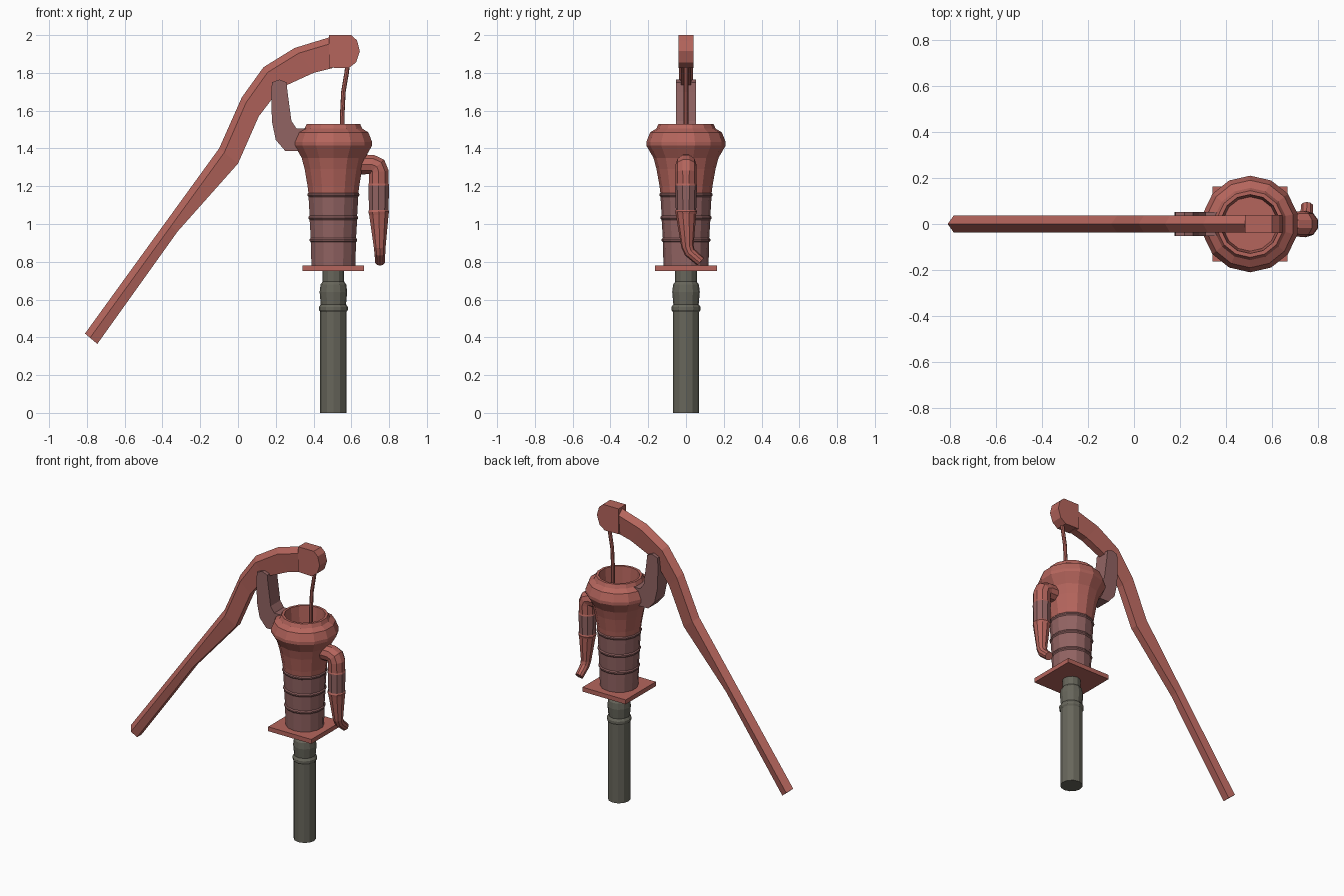
import bpy, bmesh, math
from mathutils import Vector

if "Cube" in bpy.data.objects:
    bpy.data.objects.remove(bpy.data.objects["Cube"])


def material(name, rgb):
    m = bpy.data.materials.new(name)
    m.diffuse_color = (*rgb, 1)
    m.use_nodes = True
    m.node_tree.nodes["Principled BSDF"].inputs["Base Color"].default_value = m.diffuse_color
    return m


RED = material("painted_red", (0.46, 0.13, 0.108))
DULL = material("faded_red", (0.285, 0.125, 0.122))
PIPE = material("dark_olive_iron", (0.135, 0.132, 0.104))
STEEL = material("grey_steel", (0.31, 0.34, 0.30))
AXIS_X = 0.505


def loft(name, rings, mats, seg_mats=None):
    """Skin a row of equal vertex rings, closing both ends."""
    bm = bmesh.new()
    vr = [[bm.verts.new(p) for p in r] for r in rings]
    n = len(vr[0])
    for k, (a, b) in enumerate(zip(vr, vr[1:])):
        for i in range(n):
            f = bm.faces.new((a[i], a[(i + 1) % n], b[(i + 1) % n], b[i]))
            f.material_index = seg_mats[k] if seg_mats else 0
    for r in (vr[0], vr[-1]):
        bm.faces.new(r)
    bmesh.ops.recalc_face_normals(bm, faces=bm.faces)
    me = bpy.data.meshes.new(name)
    bm.to_mesh(me)
    bm.free()
    for m in mats:
        me.materials.append(m)
    ob = bpy.data.objects.new(name, me)
    bpy.context.collection.objects.link(ob)
    return ob


def lathe(name, profile, n, mats, seg_mats=None):
    """Turn (radius, z) points around the pump axis."""
    rings = [[(AXIS_X + r * math.cos(math.pi / 2 + math.tau * i / n),
               r * math.sin(math.pi / 2 + math.tau * i / n), z)
              for i in range(n)] for r, z in profile]
    return loft(name, rings, mats, seg_mats)


def tube(name, stations, n, mats, seg_mats=None):
    """Sweep a circle along (x, y, z, radius) stations."""
    pts = [Vector(s[:3]) for s in stations]
    u, prev, rings = Vector((0, 1, 0)), None, []
    for k, p in enumerate(pts):
        t = Vector()
        if k > 0:
            t += (p - pts[k - 1]).normalized()
        if k < len(pts) - 1:
            t += (pts[k + 1] - p).normalized()
        t.normalize()
        if prev:
            u = prev.rotation_difference(t) @ u
        u = (u - t * u.dot(t)).normalized()
        v, r, prev = t.cross(u), stations[k][3], t
        rings.append([p + r * (u * math.cos(a) + v * math.sin(a))
                      for a in (math.tau * i / n for i in range(n))])
    return loft(name, rings, mats, seg_mats)


def plate(name, outline, half, mat):
    """Extrude an x-z outline symmetrically in y."""
    return loft(name, [[(x, y, z) for x, z in outline] for y in (-half, half)], [mat])


# Well pipe with ring and coupling
lathe("well_pipe", [(0.07, 0), (0.07, 0.535), (0.077, 0.545), (0.077, 0.56),
                    (0.067, 0.575), (0.073, 0.64), (0.068, 0.68),
                    (0.057, 0.695), (0.057, 0.76)], 12, [PIPE])

# Square base plate
plate("base_plate", [(AXIS_X - 0.163, 0.75), (AXIS_X + 0.163, 0.75),
                     (AXIS_X + 0.163, 0.78), (AXIS_X - 0.163, 0.78)], 0.163, RED)

# Ribbed pump barrel
barrel = [(0.119, 0.775)]
for r, z in ((0.123, 0.915), (0.129, 1.033), (0.135, 1.155)):
    barrel += [(r, z - 0.011), (r + 0.006, z - 0.004), (r + 0.006, z + 0.004), (r, z + 0.011)]
lathe("pump_barrel", barrel, 14, [DULL])

# Flared head with open top
lathe("pump_head", [(0.134, 1.15), (0.14, 1.2), (0.156, 1.29), (0.172, 1.35),
                    (0.21, 1.415), (0.21, 1.435), (0.19, 1.485), (0.157, 1.505),
                    (0.145, 1.53), (0.128, 1.53), (0.118, 1.40)], 14, [RED])

# Spout: elbow, banded middle, bent nozzle with a recessed mouth
spout = [(0.62, 0, 1.315, 0.055), (0.708, 0, 1.315, 0.055), (0.735, 0, 1.304, 0.056),
         (0.745, 0, 1.275, 0.056), (0.745, 0, 1.215, 0.055),
         (0.745, 0, 1.205, 0.058), (0.745, 0, 1.075, 0.054),
         (0.745, 0, 1.065, 0.058), (0.746, 0, 1.05, 0.054),
         (0.75, 0.008, 0.88, 0.033), (0.751, 0.02, 0.85, 0.03),
         (0.752, 0.078, 0.80, 0.027)]
tube("spout", spout, 10, [RED, DULL], [0] * 5 + [1] + [0] * 5)

# Bracket carrying the handle pivot
plate("pivot_bracket", [(0.18, 1.75), (0.175, 1.69), (0.18, 1.54), (0.20, 1.445),
                        (0.25, 1.387), (0.36, 1.387), (0.36, 1.505), (0.31, 1.505),
                        (0.283, 1.545), (0.262, 1.70), (0.257, 1.75), (0.22, 1.765)],
      0.052, DULL)

# Ridged handle: (top point, bottom point) at each station
stations = [((-0.81, 0.42), (-0.745, 0.365)), ((-0.385, 1.007), (-0.32, 0.96)),
            ((-0.10, 1.40), (0.0, 1.32)), ((0.02, 1.67), (0.11, 1.57)),
            ((0.135, 1.83), (0.225, 1.72)), ((0.30, 1.932), (0.40, 1.80)),
            ((0.50, 1.993), (0.50, 1.825))]
sections = []
for top, bottom in stations:
    a, b = Vector((top[0], 0, top[1])), Vector((bottom[0], 0, bottom[1]))
    eave = a + (b - a).normalized() * 0.035
    sections.append([a] + [p + Vector((0, y, 0)) for p, y in
                           ((eave, 0.037), (b, 0.025), (b, -0.025), (eave, -0.037))])
loft("handle", sections, [RED])

# Handle end block
plate("handle_head", [(0.482, 2.0), (0.60, 2.0), (0.63, 1.972), (0.645, 1.915),
                      (0.625, 1.855), (0.585, 1.825), (0.482, 1.828)], 0.04, RED)

# Washers and pins at both pivots
for label, x, z in (("pivot", 0.217, 1.722), ("rod", 0.59, 1.92)):
    for part, r, half, mat in (("washer", 0.043, 0.057, RED), ("pin", 0.027, 0.062, STEEL)):
        tube(f"{label}_{part}", [(x, -half, z, r), (x, half, z, r)], 12, [mat])

# Piston rod
tube("piston_rod", [(0.585, 0, 1.88, 0.012), (0.575, 0, 1.80, 0.012),
                    (0.558, 0, 1.70, 0.012), (0.552, 0, 1.58, 0.012),
                    (0.55, 0, 1.39, 0.012)], 8, [RED])
